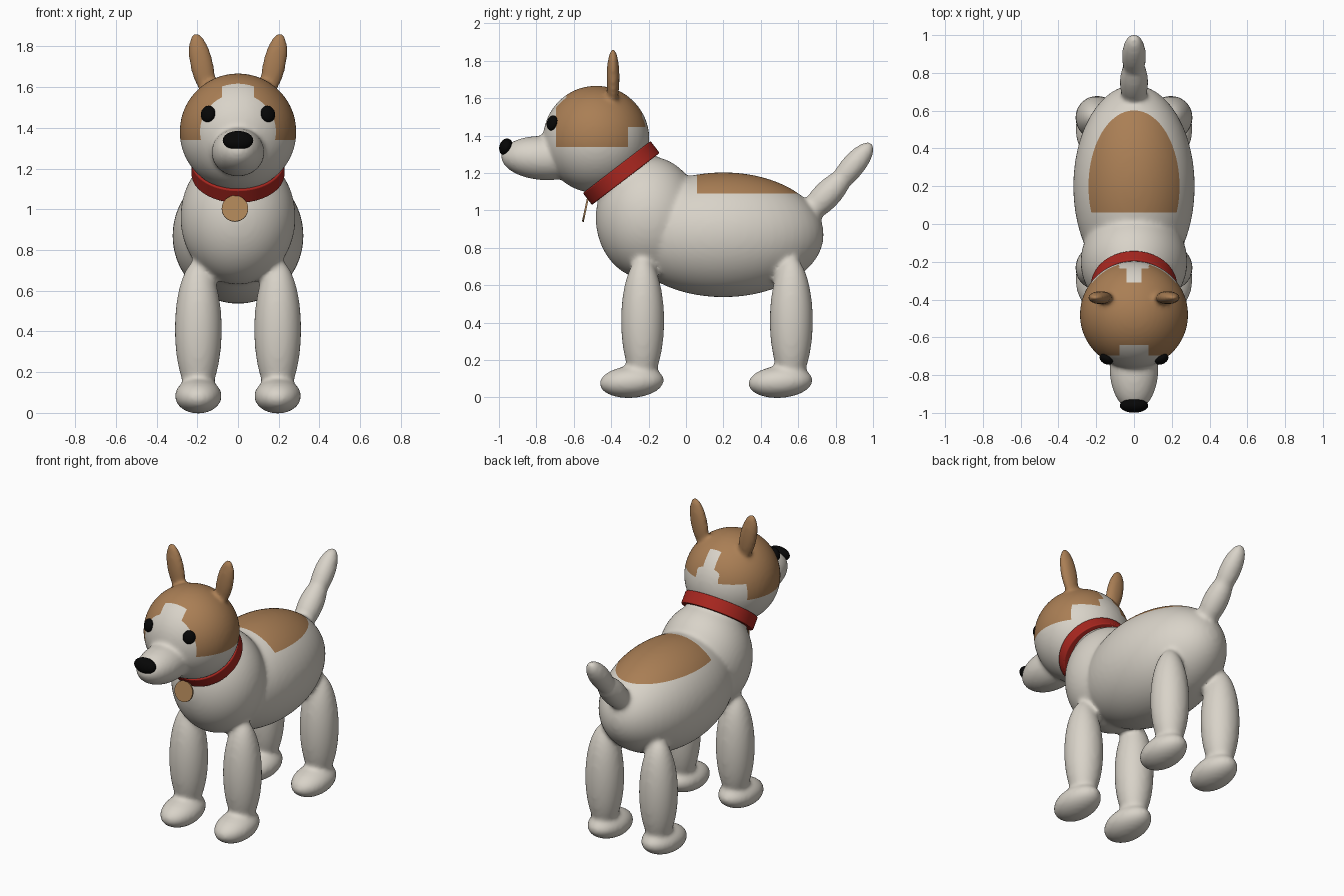
import bpy, bmesh, math
from mathutils import Matrix, Vector

if "Cube" in bpy.data.objects:
    bpy.data.objects.remove(bpy.data.objects["Cube"])


def material(name, rgb):
    mat = bpy.data.materials.new(name)
    mat.use_nodes = True
    mat.diffuse_color = (*rgb, 1)
    mat.node_tree.nodes["Principled BSDF"].inputs["Base Color"].default_value = (*rgb, 1)
    return mat


white = material("warm_white", (0.69, 0.65, 0.58))
brown = material("brown_fur", (0.4, 0.21, 0.09))
red = material("collar_red", (0.4, 0.02, 0.014))
black = material("black", (0.002, 0.002, 0.002))
tan = material("tag_tan", (0.42, 0.23, 0.095))


def ellipsoid(bm, centre, radii, tilt_x=0, tilt_y=0, tilt_z=0):
    """Add an ellipsoid, tilted in degrees about the x, y and z axes."""
    mat = (Matrix.Translation(centre)
           @ Matrix.Rotation(math.radians(tilt_z), 4, 'Z')
           @ Matrix.Rotation(math.radians(tilt_y), 4, 'Y')
           @ Matrix.Rotation(math.radians(tilt_x), 4, 'X')
           @ Matrix.Diagonal((*radii, 1)))
    bmesh.ops.create_uvsphere(bm, u_segments=48, v_segments=32, radius=1, matrix=mat)


def make_object(name, bm, *mats):
    mesh = bpy.data.meshes.new(name)
    bm.to_mesh(mesh)
    bm.free()
    ob = bpy.data.objects.new(name, mesh)
    bpy.context.collection.objects.link(ob)
    for mat in mats:
        mesh.materials.append(mat)
    mesh.shade_smooth()
    return ob


def apply_modifiers(ob):
    graph = bpy.context.evaluated_depsgraph_get()
    mesh = bpy.data.meshes.new_from_object(ob.evaluated_get(graph))
    ob.modifiers.clear()
    ob.data = mesh


def fuse_and_paint(ob, relax_steps, cuts, is_brown):
    """Fuse overlapping volumes, cut along patch borders, colour by position."""
    remesh = ob.modifiers.new("fuse", 'REMESH')
    remesh.mode = 'VOXEL'
    remesh.voxel_size = 0.012
    relax = ob.modifiers.new("relax", 'SMOOTH')
    relax.factor = 0.5
    relax.iterations = relax_steps
    apply_modifiers(ob)
    ob.data.materials.clear()
    for mat in (white, brown):
        ob.data.materials.append(mat)
    bm = bmesh.new()
    bm.from_mesh(ob.data)
    for axis, value in cuts:
        normal = Vector((0, 0, 0))
        normal["xyz".index(axis)] = 1
        bmesh.ops.bisect_plane(bm, geom=bm.verts[:] + bm.edges[:] + bm.faces[:],
                               plane_co=normal * value, plane_no=normal)
    for face in bm.faces:
        face.smooth = True
        face.material_index = int(is_brown(*face.calc_center_median()))
    bm.to_mesh(ob.data)
    bm.free()


# Body: barrel, chest, neck, tail and four legs
bm = bmesh.new()
ellipsoid(bm, (0, 0.2, 0.87), (0.322, 0.537, 0.334))
ellipsoid(bm, (0, -0.2, 0.96), (0.283, 0.283, 0.33))
ellipsoid(bm, (0, -0.33, 1.2), (0.19, 0.19, 0.19))
ellipsoid(bm, (0, 0.75, 1.08), (0.076, 0.076, 0.18), tilt_x=-44)
ellipsoid(bm, (0, 0.887, 1.232), (0.065, 0.065, 0.17), tilt_x=-40)
for x in (-0.195, 0.195):
    for y in (-0.232, 0.563):
        ellipsoid(bm, (x, y, 0.41), (0.116, 0.116, 0.345))
        ellipsoid(bm, (x, y - 0.058, 0.083), (0.116, 0.174, 0.086), tilt_x=4)
body = make_object("body", bm)
fuse_and_paint(body, 20, [('y', 0.06), ('z', 1.09)],
               lambda x, y, z: z > 1.09 and 0.06 < y < 0.62)


# Head: skull, muzzle and ears
def head_patch(x, y, z):
    x = abs(x)
    blaze = x < 0.078 and y < -0.64
    nape = y > -0.31 and (x < 0.04 or z < 1.445)
    nape_flare = x < 0.08 and y > -0.235
    return z > 1.34 and y > -0.695 and not (blaze or nape or nape_flare)


bm = bmesh.new()
ellipsoid(bm, (0, -0.48, 1.38), (0.287, 0.285, 0.287))
ellipsoid(bm, (0, -0.76, 1.28), (0.13, 0.23, 0.118), tilt_x=-3)
for side in (-1, 1):
    ellipsoid(bm, (side * 0.178, -0.39, 1.71), (0.058, 0.035, 0.16), tilt_y=side * 12)
head = make_object("head", bm)
fuse_and_paint(head, 12, [('z', 1.34), ('z', 1.445), ('y', -0.695), ('y', -0.64),
                          ('y', -0.31), ('y', -0.235), ('x', 0.078), ('x', -0.078),
                          ('x', 0.04), ('x', -0.04)], head_patch)

# Nose and eyes
bm = bmesh.new()
ellipsoid(bm, (0, -0.962, 1.338), (0.075, 0.036, 0.047), tilt_x=-15)
make_object("nose", bm, black)
for name, side in (("left_eye", 1), ("right_eye", -1)):
    bm = bmesh.new()
    ellipsoid(bm, (side * 0.147, -0.716, 1.468), (0.038, 0.024, 0.041),
              tilt_x=-14, tilt_z=side * 30)
    make_object(name, bm, black)

# Collar: a flat band spun around its tilted axis
bm = bmesh.new()
ring = [bm.verts.new(p) for p in ((0.185, 0, -0.04), (0.228, 0, -0.04),
                                  (0.228, 0, 0.04), (0.185, 0, 0.04))]
edges = [bm.edges.new((ring[i], ring[(i + 1) % 4])) for i in range(4)]
bmesh.ops.spin(bm, geom=ring + edges, axis=(0, 0, 1), cent=(0, 0, 0),
               angle=math.tau, steps=64, use_merge=True)
bmesh.ops.remove_doubles(bm, verts=bm.verts[:], dist=0.0001)
bmesh.ops.recalc_face_normals(bm, faces=bm.faces[:])
collar = make_object("collar", bm, red)
collar.location = (0, -0.346, 1.2)
collar.rotation_euler.x = math.radians(37.5)
bevel = collar.modifiers.new("soft_edges", 'BEVEL')
bevel.width = 0.006
bevel.segments = 3

# Tag: a thin disc hanging from the collar
bm = bmesh.new()
bmesh.ops.create_cone(bm, cap_ends=True, segments=32, radius1=0.065, radius2=0.065, depth=0.01)
tag = make_object("collar_tag", bm, tan)
tag.location = (-0.015, -0.538, 1.003)
tag.rotation_euler.x = math.radians(78)

# Keep crisp rims on the collar and tag
bpy.ops.object.select_all(action='DESELECT')
for ob in (collar, tag):
    ob.select_set(True)
bpy.context.view_layer.objects.active = collar
bpy.ops.object.shade_smooth_by_angle(angle=math.radians(40))
